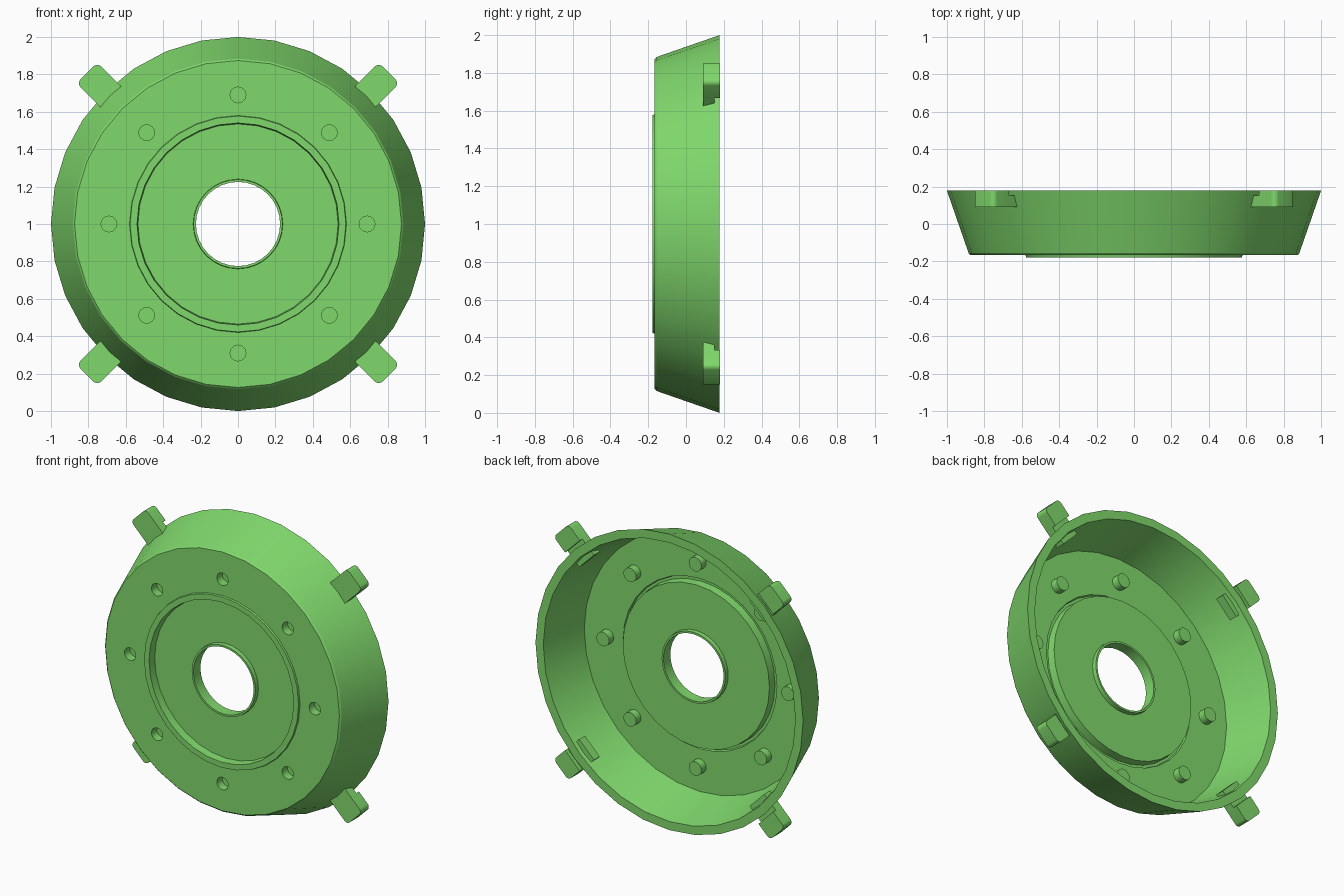
import bpy, bmesh, math
from mathutils import Matrix, Vector

if "Cube" in bpy.data.objects:
    bpy.data.objects.remove(bpy.data.objects["Cube"])

SEGMENTS = 32
CENTRE = Vector((0, 0, 1))

green = bpy.data.materials.new("leaf green")
green.use_nodes = True
green.diffuse_color = (0.215, 0.69, 0.15, 1)
green.node_tree.nodes["Principled BSDF"].inputs["Base Color"].default_value = green.diffuse_color


def finish(name, bm):
    """Turn a bmesh into a green object."""
    bmesh.ops.recalc_face_normals(bm, faces=bm.faces)
    mesh = bpy.data.meshes.new(name)
    bm.to_mesh(mesh)
    bm.free()
    mesh.materials.append(green)
    obj = bpy.data.objects.new(name, mesh)
    bpy.context.collection.objects.link(obj)
    return obj


def smooth(obj):
    bpy.ops.object.select_all(action="DESELECT")
    obj.select_set(True)
    bpy.context.view_layer.objects.active = obj
    bpy.ops.object.shade_smooth_by_angle(angle=math.radians(20))


def revolve(name, profile):
    """Spin a closed (radius, y) outline around the y axis."""
    bm = bmesh.new()
    rings = []
    for i in range(SEGMENTS):
        a = math.tau * i / SEGMENTS
        rings.append([bm.verts.new((r * math.sin(a), y, 1 + r * math.cos(a))) for r, y in profile])
    n = len(profile)
    for i, ring in enumerate(rings):
        nxt = rings[(i + 1) % SEGMENTS]
        for j in range(n):
            k = (j + 1) % n
            bm.faces.new((ring[j], ring[k], nxt[k], nxt[j]))
    return finish(name, bm)


def bolt_circle(name, radius, y_front, y_back):
    """Eight cylinders lying along y on the bolt circle."""
    bm = bmesh.new()
    for i in range(8):
        a = math.tau * i / 8
        place = Vector((0.69 * math.sin(a), (y_front + y_back) / 2, 0.69 * math.cos(a))) + CENTRE
        bmesh.ops.create_cone(bm, cap_ends=True, segments=24, radius1=radius, radius2=radius,
                              depth=y_back - y_front,
                              matrix=Matrix.Translation(place) @ Matrix.Rotation(math.pi / 2, 4, "X"))
    return finish(name, bm)


def combine(target, tool, operation):
    """Apply a boolean and discard its helper."""
    tool.hide_render = True
    mod = target.modifiers.new(operation.lower(), "BOOLEAN")
    mod.operation, mod.object, mod.solver = operation, tool, "EXACT"
    bpy.context.view_layer.objects.active = target
    bpy.ops.object.modifier_apply(modifier=mod.name)
    bpy.data.objects.remove(tool)


# Dished cover: flared wall, raised ring, recessed disc, hub sleeve,
# then back over the thin sheet to the rim
cover = revolve("dished_cover", [
    (1.0, 0.178), (0.884, -0.156), (0.874, -0.166), (0.58, -0.166), (0.577, -0.178),
    (0.54, -0.178), (0.535, -0.125), (0.24, -0.125), (0.238, -0.154), (0.225, -0.154),
    (0.225, -0.08), (0.238, -0.08), (0.24, -0.108), (0.548, -0.108), (0.552, -0.162),
    (0.57, -0.162), (0.575, -0.148), (0.864, -0.148), (0.942, 0.178)])

# Blind bolt pockets, with their pegs standing out behind
combine(cover, bolt_circle("bolt_pegs", 0.047, -0.157, -0.097), "UNION")
combine(cover, bolt_circle("bolt_pockets", 0.042, -0.2, -0.108), "DIFFERENCE")
smooth(cover)


def block(name, angle, inner, outer, y0, y1, bevel):
    """Block pointing outward, optionally with its two outer corners rounded."""
    bm = bmesh.new()
    bmesh.ops.create_cube(bm, size=1)
    bmesh.ops.scale(bm, vec=(0.156, y1 - y0, outer - inner), verts=bm.verts)
    bmesh.ops.translate(bm, vec=(0, (y0 + y1) / 2, (inner + outer) / 2), verts=bm.verts)
    if bevel:
        corners = [e for e in bm.edges if all(v.co.z > outer - 0.01 for v in e.verts)
                   and abs(e.verts[0].co.x - e.verts[1].co.x) < 0.01]
        bmesh.ops.bevel(bm, geom=corners, offset=bevel, segments=5, profile=0.5, affect="EDGES")
    bmesh.ops.rotate(bm, cent=(0, 0, 0), matrix=Matrix.Rotation(angle, 3, "Y"), verts=bm.verts)
    bmesh.ops.translate(bm, vec=CENTRE, verts=bm.verts)
    smooth(finish(name, bm))


# Four rim clips, each a rounded head with a tongue through the wall
sides = {"upper_left": 45, "lower_left": 135, "lower_right": 225, "upper_right": 315}
for side, degrees in sides.items():
    angle = math.radians(degrees)
    block(side + "_clip_head", angle, 1.022, 1.142, 0.09, 0.18, 0.028)
    block(side + "_clip_tongue", angle, 0.9, 1.03, 0.09, 0.152, 0)
